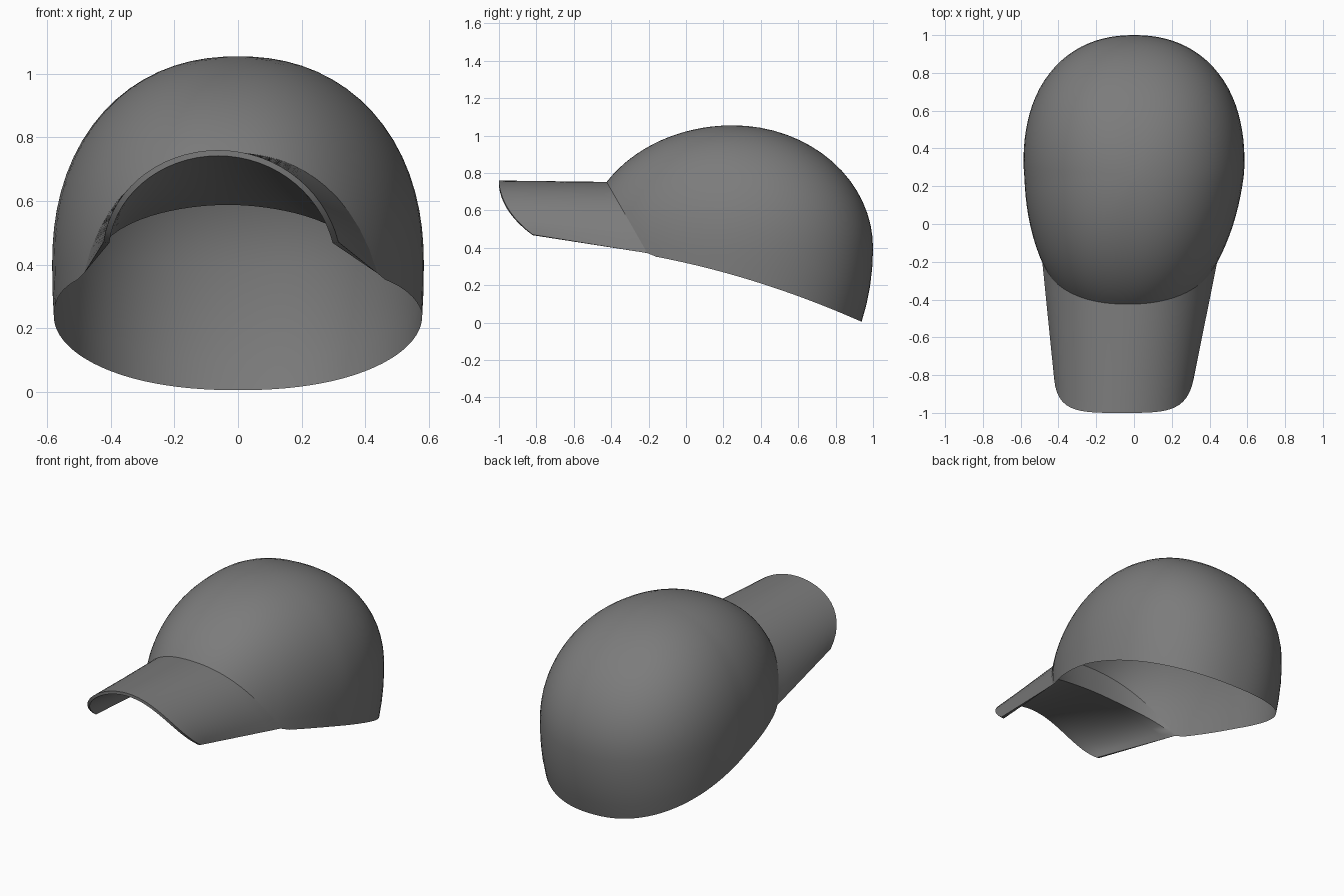
import bpy, bmesh
from math import sin, cos, pi, radians
from mathutils import Vector

if "Cube" in bpy.data.objects:
    bpy.data.objects.remove(bpy.data.objects["Cube"], do_unlink=True)

fabric = bpy.data.materials.new("grey_fabric")
fabric.use_nodes = True
GREY = (0.2, 0.2, 0.2, 1)
fabric.diffuse_color = GREY
fabric.node_tree.nodes["Principled BSDF"].inputs["Base Color"].default_value = GREY

SEGMENTS = 96
CORNER = 15          # segments from the centre front to each visor corner
STEP = 2 * pi / SEGMENTS


def skew(p):
    """Slight sideways lean of the front of the cap."""
    return Vector((p.x + 0.05 * min(p.y - 0.25, 0), p.y, p.z))


def rounded(angle, power):
    """Sine and cosine on a superellipse instead of a circle."""
    s, c = sin(angle), cos(angle)
    size = (abs(s) ** power + abs(c) ** power) ** (1 / power)
    return s / size, c / size


def crown_point(theta, phi):
    """Egg-shaped crown; theta is 0 at the front, phi is 0 at the top."""
    side, front = rounded(theta, 2.2)
    out, up = rounded(phi, 2 + 0.2 * sin(theta) ** 2)
    y = 0.25 - (0.8 if front > 0 else 0.75) * out * front
    taper = 1 + (0.15 if y < 0.3 else 0.1) * (y - 0.3)
    z = 0.4 + up * (0.655 if up > 0 else 1.0)
    return Vector((0.585 * out * side * taper, y, z))


def edge_height(y):
    """Height of the crown's lower edge: side rim or visor seam."""
    rim = 0.36 - 0.25 * (y + 0.2) - 0.115 * (y + 0.2) * (y - 0.4)
    seam = 0.745 - 1.75 * (y + 0.42)
    return max(rim, seam)


def edge_angle(theta):
    low, high = 0.3, 2.4
    for _ in range(40):
        mid = (low + high) / 2
        p = crown_point(theta, mid)
        if p.z > edge_height(p.y):
            low = mid
        else:
            high = mid
    return low


def add_object(name, bm, angle):
    bmesh.ops.remove_doubles(bm, verts=bm.verts, dist=0.0005)
    bmesh.ops.recalc_face_normals(bm, faces=bm.faces)
    mesh = bpy.data.meshes.new(name)
    bm.to_mesh(mesh)
    bm.free()
    mesh.materials.append(fabric)
    obj = bpy.data.objects.new(name, mesh)
    bpy.context.collection.objects.link(obj)
    bpy.ops.object.select_all(action="DESELECT")
    obj.select_set(True)
    bpy.context.view_layer.objects.active = obj
    bpy.ops.object.shade_smooth_by_angle(angle=radians(angle))


def add_grid(bm, rows):
    """Quads between successive rows of points."""
    grid = [[bm.verts.new(skew(p)) for p in row] for row in rows]
    for a, b in zip(grid, grid[1:]):
        for i in range(len(a) - 1):
            bm.faces.new((a[i], a[i + 1], b[i + 1], b[i]))


# Crown: open shell, every meridian ends on the lower edge
bm = bmesh.new()
RINGS = 20
meridians = []
for s in range(SEGMENTS + 1):
    theta = s * STEP
    end = edge_angle(theta)
    meridians.append([crown_point(theta, end * r / RINGS)
                      for r in range(RINGS + 1)])
add_grid(bm, meridians)
add_object("crown", bm, 60)

# Visor: arched wedge, thick at the seam and thin at the tip
root_top, root_low, tip_top, tip_low = [], [], [], []
for s in range(-CORNER, CORNER + 1):
    u = s / CORNER
    root = crown_point(s * STEP, edge_angle(s * STEP))
    root_top.append(root)
    root_low.append(root + Vector((0, 0.02, -0.165)) * (1 - abs(u) ** 3))
    a = u * radians(80)
    tip = Vector((0.375 * sin(a), -1 + 0.18 * abs(u) ** 3.5, 0.76 - 0.35 * (1 - cos(a))))
    tip_top.append(tip)
    tip_low.append(tip - 0.018 * Vector((sin(a), 0, cos(a))))


def blend(start, end, rows=8):
    return [[p.lerp(q, r / rows) for p, q in zip(start, end)]
            for r in range(rows + 1)]


bm = bmesh.new()
top, low = blend(root_top, tip_top), blend(root_low, tip_low)
add_grid(bm, top)
add_grid(bm, low)
add_grid(bm, [root_top, root_low])
add_grid(bm, [tip_top, tip_low])
for side in (0, -1):
    add_grid(bm, [[row[side] for row in top], [row[side] for row in low]])
add_object("visor", bm, 40)
